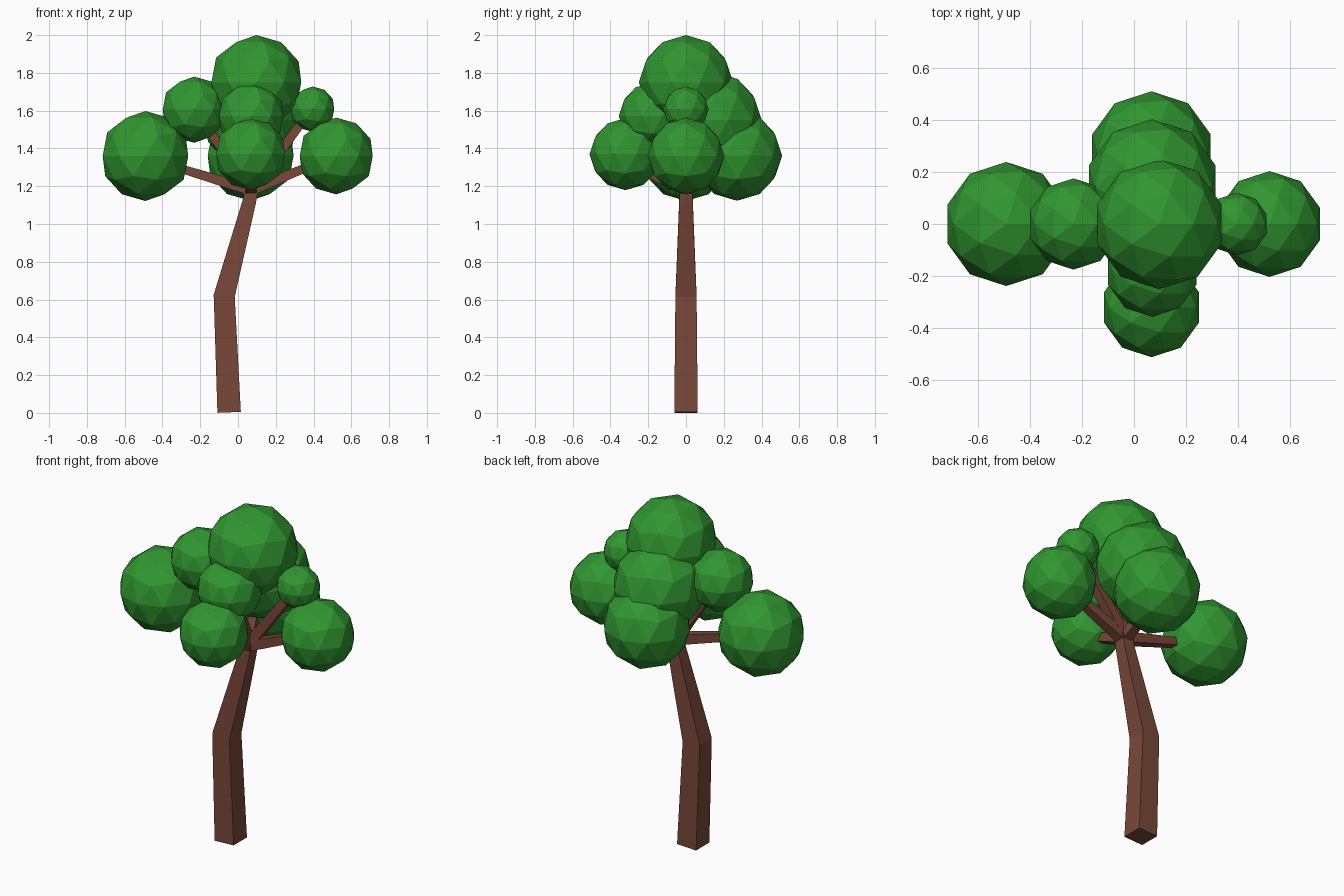
import bpy, bmesh
from mathutils import Vector

if "Cube" in bpy.data.objects:
    bpy.data.objects.remove(bpy.data.objects["Cube"])


def material(name, color):
    m = bpy.data.materials.new(name)
    m.diffuse_color = (*color, 1)
    m.use_nodes = True
    m.node_tree.nodes["Principled BSDF"].inputs["Base Color"].default_value = m.diffuse_color
    return m


BARK = material("bark", (0.19, 0.064, 0.04))
LEAF = material("leaf", (0.03, 0.31, 0.03))


def limb(name, path):
    """Tapered square tube through (point, half width) stations."""
    bm = bmesh.new()
    pts = [Vector(p) for p, _ in path]
    rings = []
    for i, (_, h) in enumerate(path):
        d = (pts[min(i + 1, len(pts) - 1)] - pts[max(i - 1, 0)]).normalized()
        ref = Vector((1, 0, 0)) if abs(d.y) > 0.3 else Vector((0, 1, 0))
        u = (ref - d * ref.dot(d)).normalized()
        v = d.cross(u)
        rings.append([bm.verts.new(pts[i] + u * a * h + v * b * h)
                      for a, b in ((-1, -1), (1, -1), (1, 1), (-1, 1))])
    for r, s in zip(rings, rings[1:]):
        for k in range(4):
            n = (k + 1) % 4
            bm.faces.new((r[k], r[n], s[n], s[k]))
    bm.faces.new(rings[0][::-1])
    bm.faces.new(rings[-1])
    bmesh.ops.recalc_face_normals(bm, faces=bm.faces)
    me = bpy.data.meshes.new(name)
    bm.to_mesh(me)
    bm.free()
    me.materials.append(BARK)
    ob = bpy.data.objects.new(name, me)
    bpy.context.collection.objects.link(ob)


# Bent trunk
limb("trunk", [((-0.047, 0, 0.003), 0.062), ((-0.073, 0, 0.62), 0.056),
               ((0.06, 0, 1.12), 0.036), ((0.075, 0, 1.2), 0.034)])

# Branches fanning out of the fork: low ones, then steep ones
branches = {
    "low_left": (-0.31, 0, 1.295), "low_right": (0.39, 0, 1.31),
    "low_front": (0.07, -0.22, 1.28), "low_back": (0.07, 0.22, 1.28),
    "high_left": (-0.15, 0, 1.49), "high_right": (0.34, 0, 1.54),
    "high_front": (0.07, -0.13, 1.48), "high_back": (0.07, 0.13, 1.48),
}
for name, end in branches.items():
    limb(name + "_branch", [((0.07, 0, 1.18), 0.03), (end, 0.022)])

# Leaf clumps: centre and radius
clumps = {
    "top": ((0.097, 0, 1.75), 0.25),
    "low_left": ((-0.49, 0, 1.36), 0.238), "low_right": ((0.52, 0, 1.36), 0.203),
    "low_front": ((0.067, -0.32, 1.37), 0.191), "low_back": ((0.067, 0.27, 1.362), 0.239),
    "high_left": ((-0.232, 0, 1.605), 0.175), "high_right": ((0.395, 0, 1.608), 0.12),
    "high_front": ((0.07, -0.178, 1.572), 0.178), "high_back": ((0.07, 0.145, 1.55), 0.256),
}
for name, (c, r) in clumps.items():
    bpy.ops.mesh.primitive_ico_sphere_add(subdivisions=2, radius=r, location=c)
    ob = bpy.context.object
    ob.name = name + "_leaves"
    ob.data.materials.append(LEAF)
